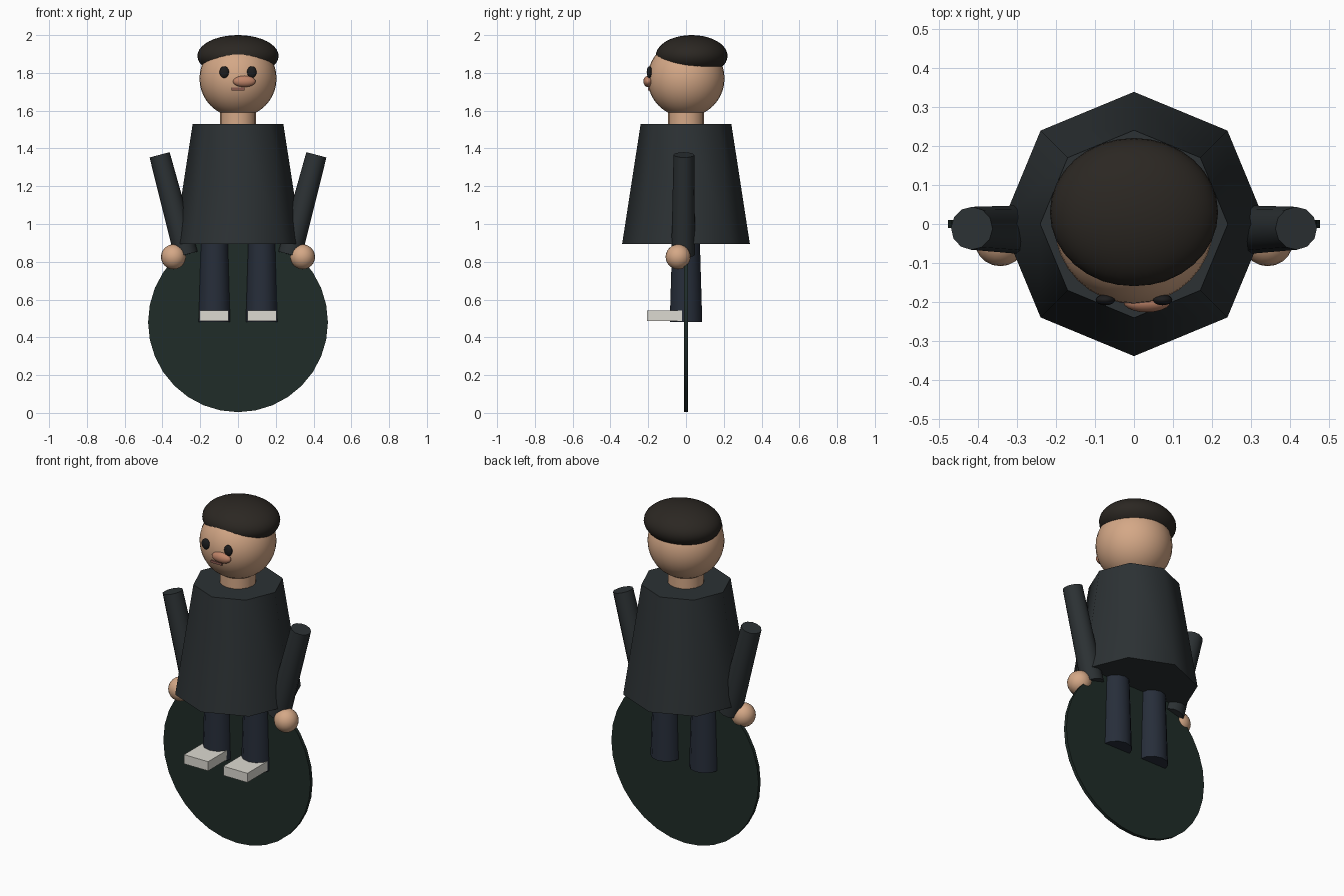
import bpy
from math import radians
from mathutils import Vector

if "Cube" in bpy.data.objects:
    bpy.data.objects.remove(bpy.data.objects["Cube"])


def material(name, r, g, b):
    m = bpy.data.materials.new(name)
    m.diffuse_color = (r, g, b, 1)
    m.use_nodes = True
    m.node_tree.nodes["Principled BSDF"].inputs["Base Color"].default_value = m.diffuse_color
    return m


COAT = material("coat_cloth", 0.025, 0.031, 0.034)
DISC = material("disc_green", 0.014, 0.025, 0.021)
SKIN = material("skin", 0.66, 0.39, 0.24)
TROUSER = material("trouser_cloth", 0.02, 0.027, 0.042)
SHOE = material("shoe_white", 0.72, 0.70, 0.64)
HAIR = material("hair_dark", 0.024, 0.020, 0.016)
EYE = material("eye_black", 0.012, 0.012, 0.013)
NOSE = material("nose_red", 0.52, 0.23, 0.14)
MOUTH = material("mouth_red", 0.25, 0.10, 0.08)


def finish(name, mat, smooth=True):
    ob = bpy.context.object
    ob.name = name
    ob.data.materials.append(mat)
    if smooth:
        bpy.ops.object.shade_smooth_by_angle(angle=radians(50))
    return ob


def tube(name, start, end, r1, r2, sides, mat):
    """Capped cone frustum between two points."""
    a, b = Vector(start), Vector(end)
    bpy.ops.mesh.primitive_cone_add(vertices=sides, radius1=r1, radius2=r2,
                                    depth=(b - a).length, location=(a + b) / 2)
    bpy.context.object.rotation_euler = (b - a).to_track_quat('Z', 'Y').to_euler()
    return finish(name, mat)


def ball(name, centre, radii, mat, segs=32, rings=20):
    bpy.ops.mesh.primitive_uv_sphere_add(segments=segs, ring_count=rings,
                                         radius=1, location=centre)
    bpy.context.object.scale = radii
    return finish(name, mat)


def box(name, centre, size, mat):
    bpy.ops.mesh.primitive_cube_add(size=1, location=centre)
    bpy.context.object.scale = size
    return finish(name, mat, smooth=False)


# Upright disc behind the legs
tube("disc", (0, 0.01, 0.48), (0, -0.01, 0.48), 0.476, 0.476, 32, DISC)

# Coat and neck
tube("coat", (0, 0, 0.895), (0, 0, 1.53), 0.338, 0.24, 8, COAT)
tube("neck", (0, 0, 1.50), (0, 0, 1.63), 0.096, 0.096, 16, SKIN)

# Head, hair and face
ball("head", (0, 0, 1.77), (0.204, 0.204, 0.204), SKIN)
ball("hair", (0, 0.03, 1.89), (0.215, 0.19, 0.11), HAIR)
ball("nose", (0.033, -0.2, 1.755), (0.06, 0.026, 0.03), NOSE, 20, 12)
box("mouth", (0, -0.194, 1.715), (0.07, 0.016, 0.014), MOUTH)

# Paired parts
for side, s in (("left", 1), ("right", -1)):
    ball(f"{side}_eye", (s * 0.073, -0.194, 1.804), (0.025, 0.014, 0.031), EYE, 16, 10)
    tube(f"{side}_arm", (s * 0.275, -0.015, 0.838), (s * 0.415, -0.011, 1.366),
         0.063, 0.055, 12, COAT)
    ball(f"{side}_hand", (s * 0.342, -0.042, 0.826), (0.066, 0.066, 0.066), SKIN, 20, 12)
    tube(f"{side}_leg", (s * 0.125, 0, 0.482), (s * 0.125, 0, 0.95),
         0.086, 0.072, 12, TROUSER)
    box(f"{side}_shoe", (s * 0.127, -0.113, 0.514), (0.156, 0.186, 0.054), SHOE)
